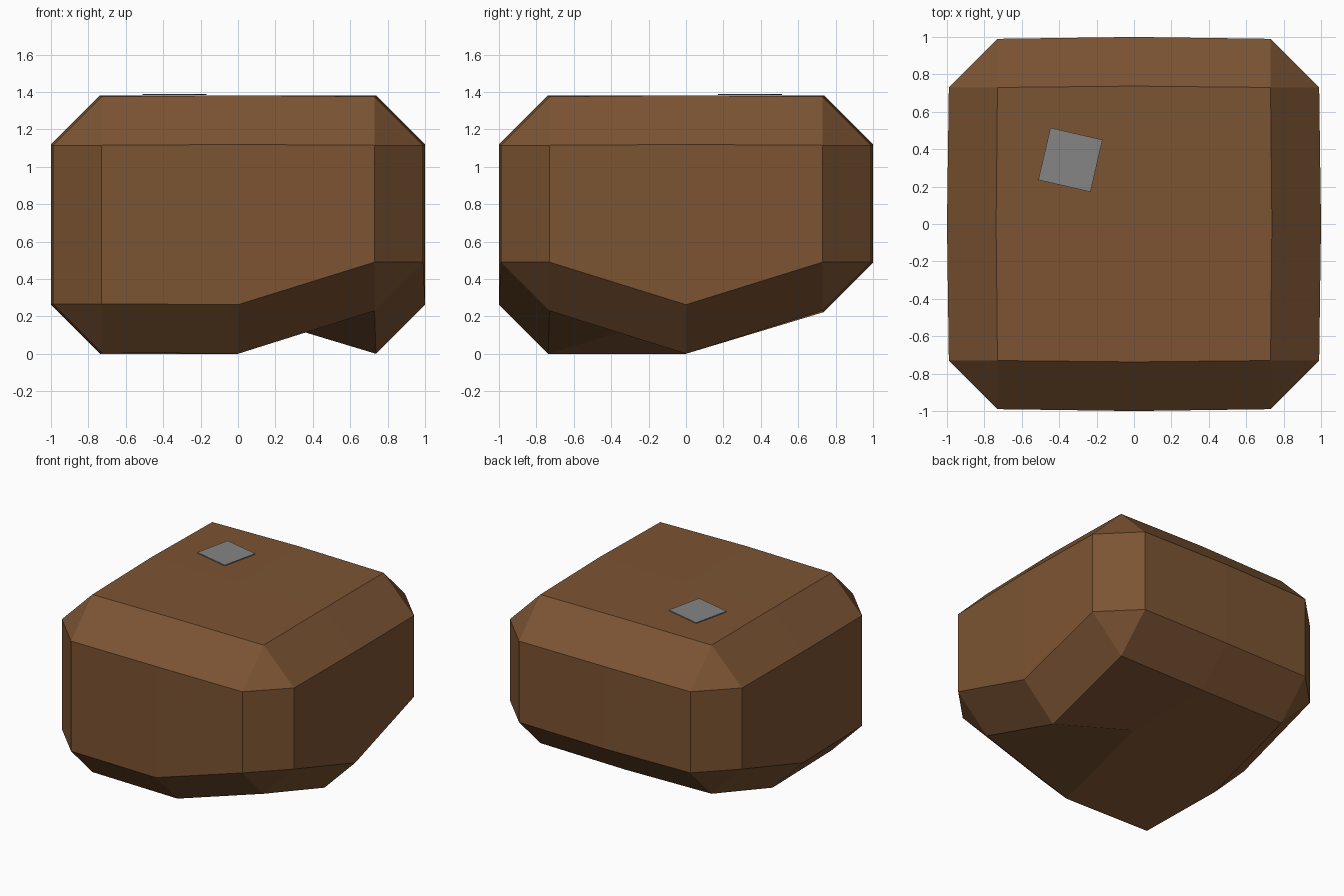
import bpy, bmesh, math
from mathutils import Matrix, Vector

if "Cube" in bpy.data.objects:
    bpy.data.objects.remove(bpy.data.objects["Cube"])


def material(name, rgb):
    m = bpy.data.materials.new(name)
    m.diffuse_color = (*rgb, 1)
    m.use_nodes = True
    m.node_tree.nodes["Principled BSDF"].inputs["Base Color"].default_value = m.diffuse_color
    return m


def block(name, size, centre, mat, turn=0.0):
    """Return an object with a box mesh, and its bmesh for further shaping."""
    bm = bmesh.new()
    bmesh.ops.create_cube(bm, size=1, matrix=Matrix.Translation(centre)
                          @ Matrix.Rotation(turn, 4, 'Z')
                          @ Matrix.Diagonal((*size, 1)))
    me = bpy.data.meshes.new(name)
    me.materials.append(mat)
    ob = bpy.data.objects.new(name, me)
    bpy.context.collection.objects.link(ob)
    return ob, bm


def finish(ob, bm):
    bmesh.ops.recalc_face_normals(bm, faces=bm.faces)
    bm.to_mesh(ob.data)
    bm.free()


brown = material("brown", (0.202, 0.089, 0.033))
grey = material("grey", (0.235, 0.235, 0.235))

# Main body: chamfered box, split down the middle both ways
centre = Vector((0, 0, 0.691))
body, bm = block("chamfered_body", (1.98, 1.98, 1.368), centre, brown)
bmesh.ops.bevel(bm, geom=bm.edges[:], offset=0.26, segments=1,
                profile=0.5, affect='EDGES')
for normal in ((1, 0, 0), (0, 1, 0)):
    bmesh.ops.bisect_plane(bm, geom=bm.verts[:] + bm.edges[:] + bm.faces[:],
                           plane_co=(0, 0, 0), plane_no=normal)

for v in bm.verts:
    x, y, z = v.co
    mid_x, mid_y = abs(x) < 0.01, abs(y) < 0.01
    # Slight bulge along the middle lines
    if mid_x or mid_y:
        v.co = centre + (v.co - centre) * 1.01
    # Raised underside: back edge, middle and front right corner
    if z < 0.4 and (y > 0.1 or (mid_x and mid_y) or (x > 0.1 and y < -0.1)):
        v.co.z += 0.223
finish(body, bm)

# Small grey plate on the top
plate, bm = block("top_plate", (0.286, 0.286, 0.007), (-0.34, 0.343, 1.3865),
                  grey, math.radians(-13))
finish(plate, bm)
